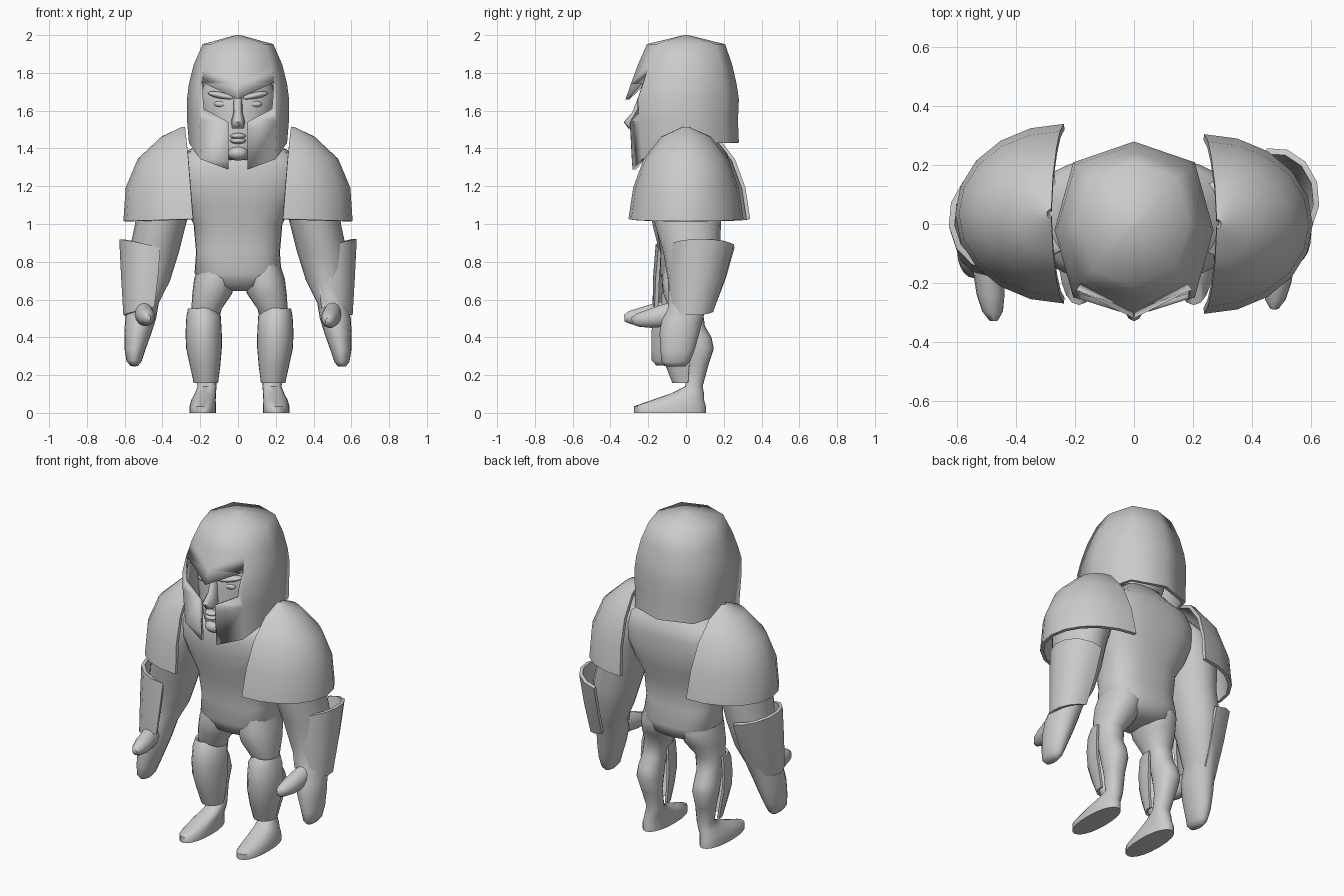
import bpy, bmesh, math
from mathutils import Matrix, Vector

if "Cube" in bpy.data.objects:
    bpy.data.objects.remove(bpy.data.objects["Cube"])

grey = bpy.data.materials.new("light grey")
grey.diffuse_color = (0.6, 0.6, 0.6, 1)
grey.use_nodes = True
grey.node_tree.nodes["Principled BSDF"].inputs["Base Color"].default_value = grey.diffuse_color


def finish(name, bm, M=None, thick=0, angle=60):
    """Turn a bmesh into a smooth shaded object, thickened when it is a plate."""
    if M:
        bm.transform(M)
    bmesh.ops.recalc_face_normals(bm, faces=bm.faces)
    me = bpy.data.meshes.new(name)
    bm.to_mesh(me)
    bm.free()
    me.materials.append(grey)
    ob = bpy.data.objects.new(name, me)
    bpy.context.collection.objects.link(ob)
    bpy.ops.object.select_all(action='DESELECT')
    ob.select_set(True)
    bpy.context.view_layer.objects.active = ob
    if thick:
        mod = ob.modifiers.new("thickness", 'SOLIDIFY')
        mod.thickness, mod.offset = thick, 0
        bpy.ops.object.modifier_apply(modifier=mod.name)
    bpy.ops.object.shade_smooth_by_angle(angle=math.radians(angle))
    return ob


def loft(name, rings, n=20, arc=None, caps=(True, True), p=2, M=None, thick=0, warp=None):
    """Skin elliptical rings (x, y, z, rx, ry, z slope along x); arc gives open plates."""
    bm = bmesh.new()
    a0, a1 = arc or (0, 360)
    cols = n + 1 if arc else n
    rows = []
    for x, y, z, rx, ry, *k in rings:
        row = []
        for i in range(cols):
            a = math.radians(a0 + (a1 - a0) * i / n)
            c, s = math.cos(a), math.sin(a)
            dx = rx * math.copysign(abs(c) ** (2 / p), c)
            dy = ry * math.copysign(abs(s) ** (2 / p), s)
            row.append(bm.verts.new((x + dx, y + dy, z + (k[0] * dx if k else 0))))
        rows.append(row)
    for r, t in zip(rows, rows[1:]):
        for i in range(n):
            j = (i + 1) % cols
            bm.faces.new((r[i], r[j], t[j], t[i]))
    if not arc:
        for row, cap in zip((rows[0], rows[-1]), caps):
            if cap:
                bm.faces.new(row)
    if warp:
        for v in rows[-1]:
            v.co.z = warp(v.co)
    return finish(name, bm, M, thick)


def blob(name, pos, size, rot=(0, 0, 0), M=None):
    bm = bmesh.new()
    bmesh.ops.create_uvsphere(bm, u_segments=16, v_segments=10, radius=1)
    m = Matrix.Translation(pos)
    for ang, ax in zip(rot, 'XYZ'):
        m = m @ Matrix.Rotation(math.radians(ang), 4, ax)
    bm.transform(m @ Matrix.Diagonal((*size, 1)))
    return finish(name, bm, M)


# Torso with neck
loft("torso", [(0, .03, .645, .05, .07), (0, .03, .67, .16, .14), (0, .025, .74, .23, .165),
               (0, .015, .85, .222, .15), (0, .01, 1.0, .235, .17), (0, .015, 1.1, .29, .20),
               (0, .015, 1.2, .34, .215), (0, .015, 1.3, .35, .215), (0, .02, 1.37, .31, .20),
               (0, .03, 1.42, .2, .15), (0, 0, 1.52, .11, .11)], n=32, p=2.6)

# Head and face
loft("head", [(0, -.16, 1.34, .05, .08), (0, -.12, 1.37, .09, .135), (0, -.08, 1.42, .13, .175),
              (0, -.05, 1.5, .17, .20), (0, -.04, 1.6, .2, .197), (0, -.03, 1.68, .205, .207),
              (0, -.02, 1.8, .16, .17), (0, 0, 1.88, .08, .08)], n=24, p=2.2)
loft("nose", [(0, -.22, 1.68, .024, .03), (0, -.235, 1.59, .024, .05), (0, -.26, 1.54, .037, .07),
              (0, -.25, 1.505, .03, .055)], n=12)
for z in (1.466, 1.44):
    blob("lip", (0, -.252, z), (.042, .038, .016))
blob("chin", (0, -.225, 1.375), (.055, .055, .04))
for s in (-1, 1):
    blob("eye", (s * .085, -.207, 1.635), (.042, .02, .018))
    blob("eyebrow", (s * .09, -.205, 1.68), (.075, .035, .018), (0, -s * 12, s * 16))

# Helmet: eight sided shell with a T shaped face opening
helmet = loft("helmet", [(0, 0, 1.99, .01, .01), (0, 0, 1.945, .18, .20), (0, -.005, 1.84, .225, .24),
                         (0, -.012, 1.74, .25, .27), (0, -.02, 1.66, .26, .29),
                         (0, -.02, 1.55, .26, .285), (0, -.01, 1.43, .25, .28)],
              n=8, caps=(True, False), thick=.02, p=2.6,
              warp=lambda c: 1.43 - .16 * min(1, max(0, -c.y / .29)) ** 2.4)
bm = bmesh.new()
shape = [(-.19, 1.75), (0, 1.66), (.19, 1.75), (.18, 1.61), (.05, 1.54), (.05, 1.2),
         (-.05, 1.2), (-.05, 1.54), (-.18, 1.61)]
face = bm.faces.new([bm.verts.new((x, -.6, z)) for x, z in shape])
ext = bmesh.ops.extrude_face_region(bm, geom=[face])
for v in ext['geom']:
    if isinstance(v, bmesh.types.BMVert):
        v.co.y = -.1
cutter = finish("face_opening_cutter", bm)
cutter.hide_render = True
bpy.context.view_layer.objects.active = helmet
cut = helmet.modifiers.new("opening", 'BOOLEAN')
cut.operation, cut.solver, cut.object = 'DIFFERENCE', 'EXACT', cutter
bpy.ops.object.modifier_apply(modifier=cut.name)
bpy.data.objects.remove(cutter)

# Limbs and armour for both sides; the left arm swings slightly forward
for side, s in (("left", -1), ("right", 1)):
    left = s < 0
    mirror = Matrix.Diagonal((s, 1, 1, 1))
    shift = Matrix.Translation((.008, 0, 0)) @ mirror
    pivot = Vector((0, 0, 1.3))
    swing = Matrix.Translation(pivot) @ Matrix.Rotation(-.05 if left else 0, 4, 'X') \
        @ Matrix.Translation(-pivot) @ mirror

    loft(side + "_leg", [(.12, .02, .80, .09, .13), (.128, .022, .71, .112, .15), (.145, .01, .63, .105, .13),
                         (.175, 0, .55, .08, .088),
                         (.185, .02, .46, .068, .08), (.19, .05, .40, .068, .085), (.19, .065, .34, .072, .082),
                         (.185, .058, .25, .058, .06), (.172, .042, .14, .05, .046),
                         (.18, .01, .105, .056, .085), (.19, -.04, .07, .064, .135),
                         (.195, -.085, .035, .07, .19), (.195, -.085, 0, .07, .19)], p=2.2, M=shift)
    loft(side + "_shin_guard", [(.197, 0, .55, .07, .09), (.19, 0, .51, .085, .12), (.19, 0, .42, .09, .13),
                                (.188, 0, .34, .088, .125), (.182, 0, .25, .074, .10),
                                (.178, 0, .16, .058, .065)],
         n=8, arc=(-190, 10), M=shift, thick=.015)
    loft(side + "_arm", [(.27, .02, 1.38, .08, .12), (.34, .02, 1.3, .15, .18), (.385, .01, 1.15, .155, .19),
                         (.41, .01, 1.0, .135, .175), (.445, .03, .85, .132, .15), (.468, .03, .7, .108, .125),
                         (.50, .01, .58, .08, .105), (.515, -.02, .5, .082, .11), (.53, -.035, .42, .072, .105),
                         (.545, -.045, .33, .055, .09), (.55, -.055, .27, .04, .075),
                         (.55, -.055, .245, .02, .05)], M=swing)
    # Thumb tapers forward from the hand
    forward = Matrix.Translation((.495, -.07, .525)) @ Matrix.Rotation(math.radians(102), 4, 'X')
    loft(side + "_thumb", [(.01, 0, -.03, .045, .065), (0, 0, .06, .05, .06), (-.008, 0, .13, .048, .05),
                           (-.015, .005, .19, .035, .036), (-.018, .006, .22, .015, .018)],
         n=14, M=swing @ forward)
    nudge = Matrix.Translation((0, -.05 if left else 0, 0))
    loft(side + "_forearm_guard", [(.475, .085, .885, .145, .165, .25), (.48, .06, .72, .13, .145),
                                   (.49, .03, .545, .108, .11, -.25)],
         n=8, arc=(-115, 100), M=nudge @ swing, thick=.02)
    turn = Matrix.Translation((0, .035 if left else 0, 0)) @ mirror
    loft(side + "_shoulder_guard", [(.28, 0, 1.505, .012, .012), (.274, 0, 1.455, .125, .125),
                                    (.262, 0, 1.34, .26, .215), (.25, 0, 1.19, .335, .27),
                                    (.237, 0, 1.025, .36, .295, -.03)],
         n=10, arc=(-90, 90), M=turn, thick=.02)
